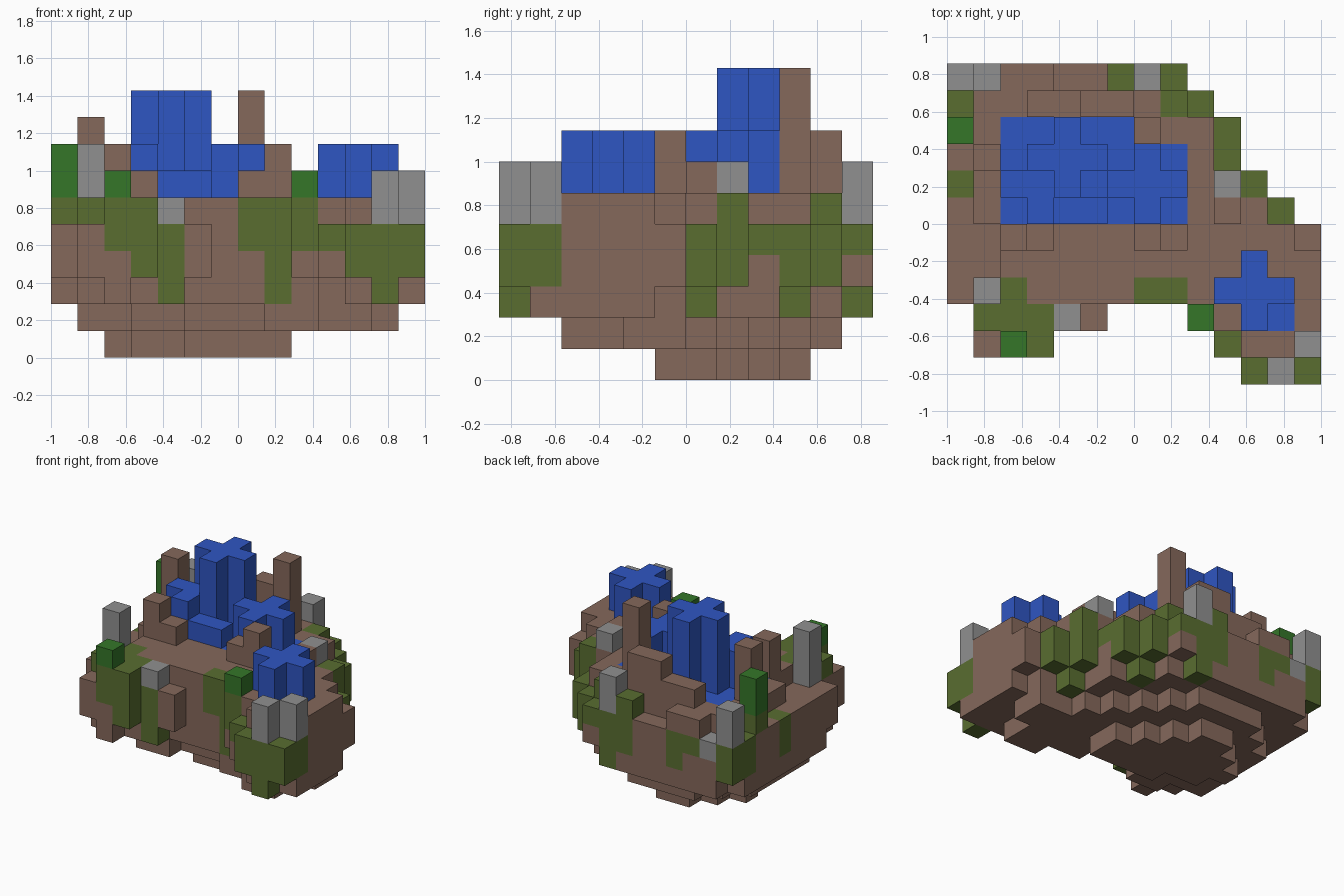
import bpy
import bmesh

UNIT = 1 / 7          # edge length of one block

if "Cube" in bpy.data.objects:
    bpy.data.objects.remove(bpy.data.objects["Cube"], do_unlink=True)

blocks = {}           # (x, y, z) -> part name


def fill(part, xs, ys, zs):
    """Fill a box of blocks; every range is (start, end)."""
    for x in range(*xs):
        for y in range(*ys):
            for z in range(*zs):
                blocks[x, y, z] = part


def column(part, x, y, bottom, top):
    fill(part, (x, x + 1), (y, y + 1), (bottom, top))


def plus(part, x, y, bottom, top):
    """Plus-shaped tower of five columns."""
    fill(part, (x - 1, x + 2), (y, y + 1), (bottom, top))
    fill(part, (x, x + 1), (y - 1, y + 2), (bottom, top))


# Outline of the island, as spans of blocks for each row
outline = set()


def span(y, start, end):
    outline.update((x, y) for x in range(start, end))


for row, end in enumerate((6, 5, 4, 4, 3, 2)):
    span(row, -7, end)
for row in (-3, -2, -1):
    span(row, -7, 7)
span(-4, -6, -1)
span(-4, 2, 7)
span(-5, -6, -3)
span(-5, 3, 7)
span(-6, 4, 7)

# Lower shelf around the rim, one block below the main ground
shelf = {(x, y) for x, y in outline if x == -7 or y == 5 or y == -6}
shelf |= {(-6, -5), (-6, -2), (-6, -1), (-2, -4), (3, -5), (6, -5), (6, -1),
          (5, 0), (3, 2), (3, 3), (2, 4)}


def around(x, y):
    return [(x + 1, y), (x - 1, y), (x, y + 1), (x, y - 1)]


def in_layer(x, y, z):
    """The underside narrows in steps like a bowl."""
    if z == 0:
        front = 1 if x == -5 else 0 if x < -2 else -1
        return -5 <= x < 2 - max(0, y) and front <= y <= 3 and y - x <= 6
    if z == 1:
        front = -2 if x < -4 else -3 if x < -2 else -2 if x < 1 else -3 if x < 3 else -4
        right = 4 if y < -2 else 5 if y < 0 else 3 - y
        return -6 <= x <= right and front <= y <= 4 and y - x <= 8
    if z == 2:
        return sum(c in outline for c in around(x, y)) >= 3
    return z < (5 if (x, y) in shelf else 6)


for x, y in outline:
    for z in range(6):
        if in_layer(x, y, z):
            blocks[x, y, z] = "earth"

# Moss patches: repaint the blocks of a column between two heights
moss = [
    (-6, -4, 5, 6), (-5, -5, 4, 6), (-4, -5, 3, 6), (-5, -4, 5, 6),
    (-4, -4, 5, 6), (-5, -3, 5, 6), (-3, -4, 2, 5),
    (0, -3, 4, 6), (1, -3, 2, 6), (2, -4, 4, 6),
    (3, -5, 4, 5), (4, -6, 3, 5), (5, -6, 2, 5), (6, -6, 3, 5), (6, -5, 3, 5),
    (5, 0, 3, 5), (4, 0, 2, 3), (4, 1, 3, 6), (3, 2, 4, 5), (3, 3, 2, 5),
    (2, 3, 2, 3), (2, 4, 3, 5), (1, 4, 5, 6), (1, 5, 4, 5), (0, 5, 2, 5),
]
moss += [(-1, 5, 3, 5), (-7, 5, 3, 5), (-7, 4, 3, 5), (-7, 1, 3, 5),
         (-5, 5, 4, 5), (-4, 5, 3, 5)]
for x, y, bottom, top in moss:
    for z in range(bottom, top):
        if (x, y, z) in blocks:
            blocks[x, y, z] = "moss"
column("moss", -1, 5, 5, 6)
column("moss", -7, 3, 5, 6)

# Earth pillars and steps
for x, y, top in ((-5, -1, 8), (-4, -1, 7), (0, -1, 7), (1, -1, 8), (3, 0, 7),
                  (-6, 2, 9), (0, 3, 10)):
    column("earth", x, y, 6, top)
fill("earth", (-2, 0), (4, 5), (6, 8))
fill("earth", (-4, -2), (4, 5), (6, 7))
fill("earth", (-5, -3), (5, 6), (5, 6))

# Stones
for x, y, bottom, top in ((-6, -3, 5, 8), (-3, -4, 5, 6), (3, 1, 6, 7), (0, 5, 5, 7),
                          (-7, 5, 5, 7), (-6, 5, 4, 5), (5, -6, 5, 7), (6, -5, 5, 7)):
    column("stones", x, y, bottom, top)

# Bushes
column("bushes", -5, -5, 6, 7)
column("bushes", 2, -4, 6, 7)
column("bushes", -7, 3, 6, 8)

# Large blue formation: flat bed with a ledge, two clumps and a tall tower
fill("crystals", (-5, 2), (0, 3), (5, 6))
fill("crystals", (-5, 0), (3, 4), (5, 6))
fill("crystals", (-4, -1), (0, 1), (6, 7))
plus("crystals", -4, 1, 6, 8)
plus("crystals", 0, 1, 6, 8)
plus("crystals", -3, 2, 6, 10)

# Small blue formation
plus("crystals", 4, -3, 6, 8)
column("crystals", 5, -4, 5, 6)

COLOURS = {
    "earth": ("brown", (0.235, 0.14, 0.105)),
    "moss": ("olive green", (0.1, 0.155, 0.03)),
    "stones": ("grey", (0.28, 0.28, 0.28)),
    "bushes": ("leaf green", (0.035, 0.18, 0.022)),
    "crystals": ("blue", (0.028, 0.092, 0.54)),
}


def make_material(name, rgb):
    mat = bpy.data.materials.new(name)
    mat.use_nodes = True
    mat.diffuse_color = (*rgb, 1)
    mat.node_tree.nodes["Principled BSDF"].inputs["Base Color"].default_value = (*rgb, 1)
    return mat


def block_face(bm, cell, axis, sign):
    """Add the side of a block that looks along the signed axis."""
    u, v = (axis + 1) % 3, (axis + 2) % 3
    corners = []
    for du, dv in ((0, 0), (1, 0), (1, 1), (0, 1))[::sign]:
        p = list(cell)
        p[axis] += sign > 0
        p[u] += du
        p[v] += dv
        corners.append(bm.verts.new([c * UNIT for c in p]))
    bm.faces.new(corners)


# One object per part, made of the exposed block sides only
for part, (colour, rgb) in COLOURS.items():
    bm = bmesh.new()
    for cell in [c for c, owner in blocks.items() if owner == part]:
        for axis in range(3):
            for sign in (-1, 1):
                neighbour = list(cell)
                neighbour[axis] += sign
                if tuple(neighbour) not in blocks:
                    block_face(bm, cell, axis, sign)
    bmesh.ops.remove_doubles(bm, verts=bm.verts, dist=UNIT / 100)
    mesh = bpy.data.meshes.new(part)
    bm.to_mesh(mesh)
    bm.free()
    mesh.materials.append(make_material(colour, rgb))
    bpy.context.collection.objects.link(bpy.data.objects.new(part, mesh))
